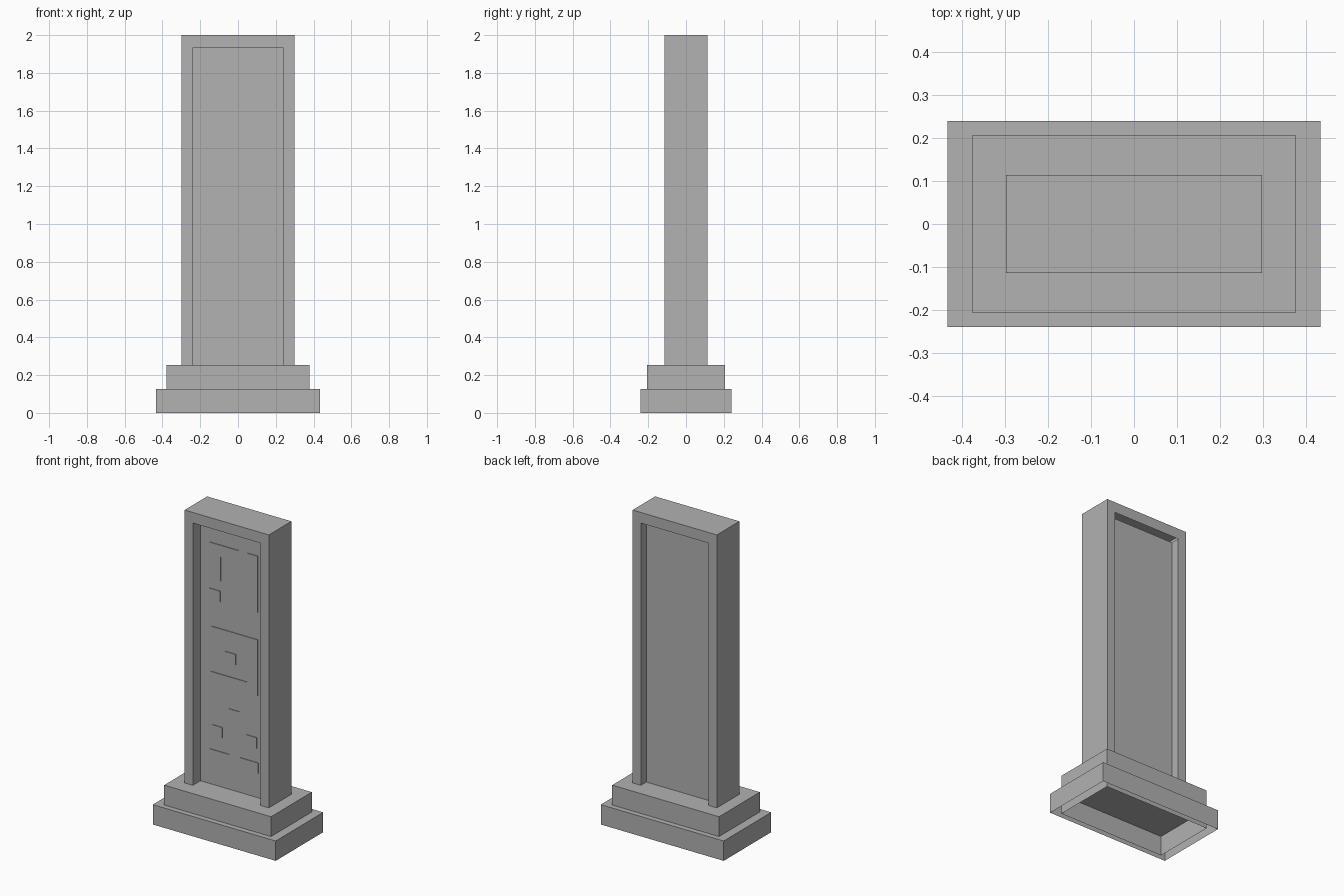
import bpy
import bmesh
from mathutils import Vector

default = bpy.data.objects.get("Cube")
if default:
    bpy.data.objects.remove(default, do_unlink=True)

stone = bpy.data.materials.new("grey_stone")
stone.use_nodes = True
GREY = (0.445, 0.445, 0.445, 1)
stone.diffuse_color = GREY
stone.node_tree.nodes["Principled BSDF"].inputs["Base Color"].default_value = GREY


def rect(left, right, bottom, top):
    return [(left, bottom), (right, bottom), (right, top), (left, top)]


def prism(name, outline, front, back, open_side=None):
    """Extrude an x-z outline from front to back; drop faces that open_side picks."""
    bm = bmesh.new()
    cap = bm.faces.new([bm.verts.new((x, front, z)) for x, z in outline])
    grown = bmesh.ops.extrude_face_region(bm, geom=[cap], use_keep_orig=True)
    moved = [v for v in grown["geom"] if isinstance(v, bmesh.types.BMVert)]
    bmesh.ops.translate(bm, verts=moved, vec=Vector((0, back - front, 0)))
    bmesh.ops.recalc_face_normals(bm, faces=bm.faces)
    if open_side:
        doomed = [f for f in bm.faces if open_side(f.normal)]
        bmesh.ops.delete(bm, geom=doomed, context='FACES')
    mesh = bpy.data.meshes.new(name)
    bm.to_mesh(mesh)
    bm.free()
    mesh.materials.append(stone)
    obj = bpy.data.objects.new(name, mesh)
    bpy.context.scene.collection.objects.link(obj)
    return obj


def is_bottom(normal):
    return normal.z < -0.9


def is_rim(normal):
    return abs(normal.y) < 0.9


# Stepped plinth: two nested shells, open underneath
STEP, PLINTH = 0.127, 0.254
prism("lower_step", rect(-0.435, 0.435, 0, STEP), -0.24, 0.24, is_bottom)
prism("upper_step", rect(-0.378, 0.378, 0, PLINTH), -0.206, 0.206, is_bottom)

# Upright slab: a border on three sides around a recessed panel
HALF, INNER, TOP, INNER_TOP, DEPTH = 0.298, 0.24, 2, 1.932, 0.114
FACE = -0.036
border = [(-HALF, PLINTH), (-HALF, TOP), (HALF, TOP), (HALF, PLINTH),
          (INNER, PLINTH), (INNER, INNER_TOP), (-INNER, INNER_TOP), (-INNER, PLINTH)]
prism("slab_border", border, -DEPTH, DEPTH, is_bottom)
prism("slab_panel", rect(-INNER, INNER, PLINTH, INNER_TOP), FACE, 0.058, is_rim)

# Thin geometric reliefs on the front panel
reliefs = {
    "top_arch": [(-.17, 1.57), (-.17, 1.8), (.03, 1.8), (.03, 1.57),
                 (-.052, 1.57), (-.052, 1.725), (-.095, 1.725), (-.095, 1.57)],
    "top_bar": rect(.09, .165, 1.44, 1.8),
    "top_square": rect(-.175, -.1, 1.435, 1.505),
    "middle_hook": [(-.165, 1.265), (.165, 1.265), (.165, .905), (-.165, .905),
                    (-.165, .975), (.09, .975), (.09, 1.195), (-.165, 1.195)],
    "middle_square": rect(-.065, .01, 1.06, 1.13),
    "lower_pillar": [(-.17, .41), (.17, .41), (.17, .478), (.037, .478),
                     (.037, .77), (-.037, .77), (-.037, .478), (-.17, .478)],
    "lower_right_square": rect(-.16, -.085, .568, .637),
    "lower_left_square": rect(.088, .16, .568, .637),
}
for name, outline in reliefs.items():
    prism(name, outline, FACE - 0.004, FACE)
